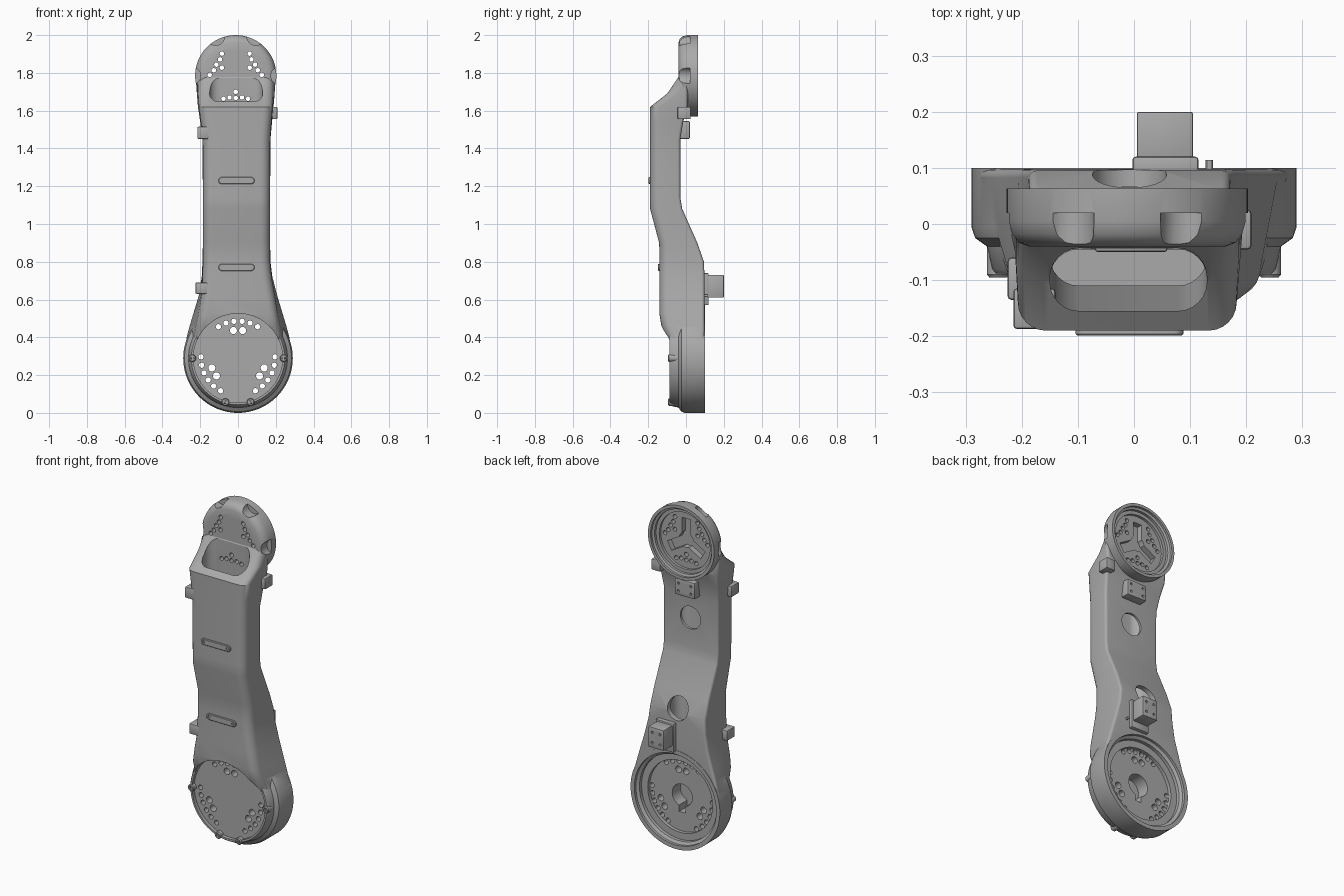
import bpy, bmesh, math
from mathutils import Vector

cube = bpy.data.objects.get("Cube")
if cube:
    bpy.data.objects.remove(cube, do_unlink=True)

GREY = (0.4, 0.4, 0.4, 1)
mat = bpy.data.materials.new("plain grey")
mat.use_nodes = True
mat.diffuse_color = GREY
mat.node_tree.nodes["Principled BSDF"].inputs["Base Color"].default_value = GREY

LOW = (0, 0.29)          # lower joint centre (x, z)
TOP = (-0.012, 1.785)    # upper joint centre


def finish(name, bm):
    bmesh.ops.recalc_face_normals(bm, faces=bm.faces)
    mesh = bpy.data.meshes.new(name)
    bm.to_mesh(mesh)
    bm.free()
    mesh.materials.append(mat)
    obj = bpy.data.objects.new(name, mesh)
    bpy.context.collection.objects.link(obj)
    return obj


def skin(bm, rings):
    """Join rings of points into a closed skin with end caps."""
    loops = [[bm.verts.new(p) for p in ring] for ring in rings]
    n = len(loops[0])
    for a, b in zip(loops, loops[1:]):
        for i in range(n):
            j = (i + 1) % n
            bm.faces.new((a[i], a[j], b[j], b[i]))
    bm.faces.new(loops[0][::-1])
    bm.faces.new(loops[-1])


def turned(bm, centre, profile, segs=72):
    """Stack of circles (radius, y) around an axis along y."""
    skin(bm, [[(centre[0] + r * math.cos(t), y, centre[1] + r * math.sin(t))
               for t in (math.tau * i / segs for i in range(segs))]
              for r, y in profile])


def lathe(name, centre, profile, segs=72):
    bm = bmesh.new()
    turned(bm, centre, profile, segs)
    return finish(name, bm)


def section(z, cx, hf, hb, yf, yb, rf, rb, steps=6):
    """Rounded section, hf wide at the front and hb wide at the back."""
    ring = []
    for sx, sy, h, y, r in ((1, 1, hb, yb, rb), (-1, 1, hb, yb, rb),
                            (-1, -1, hf, yf, rf), (1, -1, hf, yf, rf)):
        start = math.atan2(sy, sx) - math.pi / 4
        for i in range(steps + 1):
            t = start + math.pi / 2 * i / steps
            ring.append((cx + sx * (h - r) + r * math.cos(t),
                         y - sy * r + r * math.sin(t), z))
    return ring


def loft(name, stations, rf, rb):
    bm = bmesh.new()
    skin(bm, [section(*s, rf, rb) for s in stations])
    return finish(name, bm)


def box(name, x, y, z, bevel=0.006):
    bm = bmesh.new()
    bmesh.ops.create_cube(bm, size=1)
    for v in bm.verts:
        v.co = Vector([(a + b) / 2 + c * (b - a)
                       for (a, b), c in zip((x, y, z), v.co)])
    if bevel:
        bmesh.ops.bevel(bm, geom=bm.edges[:], offset=bevel, segments=2,
                        affect='EDGES', profile=0.5)
    return finish(name, bm)


def combine(target, tool, operation='DIFFERENCE'):
    mod = target.modifiers.new("combine", 'BOOLEAN')
    mod.operation, mod.object, mod.solver = operation, tool, 'EXACT'
    bpy.context.view_layer.objects.active = target
    bpy.ops.object.modifier_apply(modifier=mod.name)
    bpy.data.objects.remove(tool, do_unlink=True)


def polar(centre, r, degrees):
    a = math.radians(degrees)
    return centre[0] + r * math.cos(a), centre[1] + r * math.sin(a)


# Cranked arm body: z, centre x, front half width, back half width, front y, back y
arm = loft("arm_body", [
    (0.29, 0, 0.24, 0.288, -0.088, 0.098),
    (0.4, 0, 0.235, 0.272, -0.1, 0.098),
    (0.46, 0, 0.225, 0.256, -0.13, 0.098),
    (0.52, 0, 0.212, 0.238, -0.14, 0.098),
    (0.62, 0, 0.195, 0.208, -0.14, 0.098),
    (0.72, -0.005, 0.183, 0.187, -0.14, 0.098),
    (0.8, -0.008, 0.178, 0.18, -0.14, 0.095),
    (0.9, -0.008, 0.177, 0.178, -0.142, 0.06),
    (1.08, -0.008, 0.177, 0.178, -0.19, -0.02),
    (1.14, -0.008, 0.177, 0.178, -0.19, -0.03),
    (1.45, -0.008, 0.179, 0.18, -0.19, -0.03),
    (1.54, -0.01, 0.187, 0.19, -0.19, -0.015),
    (1.62, -0.012, 0.195, 0.2, -0.19, 0.01),
    (1.69, -0.012, 0.2, 0.206, -0.1, 0.01),
    (1.78, -0.012, 0.2, 0.21, -0.038, 0.01)], 0.05, 0.015)

# Joint housings
combine(arm, lathe("lower_housing", LOW, [
    (0.247, -0.088), (0.253, -0.08), (0.262, -0.04), (0.283, -0.025),
    (0.29, -0.005), (0.29, 0.1)], 96), 'UNION')
combine(arm, lathe("upper_housing", TOP, [
    (0.175, -0.04), (0.195, -0.033), (0.208, -0.018), (0.215, 0.005),
    (0.215, 0.063)], 96), 'UNION')

# Hollow cable channel, open at the top of the arm front
combine(arm, loft("channel", [
    (0.57, -0.01, 0.14, 0.14, -0.11, 0.07),
    (0.8, -0.01, 0.14, 0.14, -0.11, 0.065),
    (1.1, -0.01, 0.14, 0.14, -0.155, -0.045),
    (2.1, -0.01, 0.14, 0.14, -0.155, -0.042)], 0.052, 0.052))

# Round access windows in the back of the arm
for z in (0.82, 1.31):
    combine(arm, lathe("window", (-0.008, z), [(0.066, -0.08), (0.066, 0.2)], 40))

# Recessed joint faces
combine(arm, lathe("lower_front_recess", LOW, [(0.236, -0.3), (0.236, -0.068)]))
combine(arm, lathe("lower_back_recess", LOW, [
    (0.21, 0.035), (0.21, 0.055), (0.25, 0.055), (0.25, 0.075),
    (0.266, 0.085), (0.266, 0.2)]))
combine(arm, lathe("upper_back_recess", TOP, [
    (0.165, 0.015), (0.165, 0.03), (0.185, 0.03), (0.185, 0.045),
    (0.198, 0.05), (0.198, 0.2)]))

# Blind keyhole in the lower joint
combine(arm, lathe("hub_pocket", LOW, [(0.065, -0.04), (0.065, 0.1)], 40))
combine(arm, box("key_slot", (-0.02, 0.02), (-0.04, 0.1), (0.19, 0.26), 0))

# Three armed pocket in the upper joint
combine(arm, lathe("star_hub", TOP, [(0.045, -0.018), (0.045, 0.1)], 32))
for angle in (90, 210, 330):
    spoke = box("star_arm", (0, 0.125), (-0.018, 0.1), (-0.028, 0.028), 0)
    spoke.rotation_euler.y = -math.radians(angle)
    spoke.location = (TOP[0], 0, TOP[1])
    bpy.context.view_layer.update()
    combine(arm, spoke)

# Bolt holes, three groups for each joint
bm = bmesh.new()
for group in (90, 210, 330):
    for side in (-1, 1):
        for offset in (6.4, 19, 32):
            turned(bm, polar(LOW, 0.196, group + side * offset),
                   [(0.014, -0.15), (0.014, 0.15)], 14)
        turned(bm, polar(LOW, 0.148, group + side * 9.5),
               [(0.019, -0.15), (0.019, 0.15)], 16)
    for r, offset in ((0.085, 0), (0.118, 0), (0.12, 16), (0.12, -16),
                      (0.138, 28), (0.138, -28)):
        turned(bm, polar(TOP, r, group + 180 + offset),
               [(0.012, -0.1), (0.012, 0.1)], 14)
combine(arm, finish("bolt_holes", bm))

# Scalloped spot faces on the upper rim
for angle in (0, 63, 117, 180):
    combine(arm, lathe("spot_face", polar(TOP, 0.232, angle),
                       [(0.046, -0.08), (0.046, 0.02)], 32))

parts = [arm]

# Screw lugs on the lower front rim
for i, angle in enumerate((0, 180, 254, 286)):
    parts.append(lathe(f"rim_lug_{i + 1}", polar(LOW, 0.242, angle), [
        (0.02, -0.03), (0.02, -0.09), (0.016, -0.095), (0.009, -0.095),
        (0.009, -0.08)], 20))

# Pill shaped cable clips on the front
for label, z, y in (("upper", 1.23, -0.19), ("lower", 0.77, -0.14)):
    bm = bmesh.new()
    skin(bm, [[(-0.008 + (0.078 if math.cos(t) > 0 else -0.078) + r * math.cos(t),
                y + dy, z + r * math.sin(t))
               for t in (math.tau * (i + 0.5) / 24 for i in range(24))]
              for r, dy in ((0.018, 0.01), (0.018, -0.006), (0.015, -0.009))])
    clip = finish(label + "_clip", bm)
    for x in (-0.085, 0.069):
        combine(clip, lathe("screw_hole", (x, z),
                            [(0.008, y - 0.05), (0.008, y - 0.003)], 12))
    parts.append(clip)

# Side ears and back brackets
parts += [
    box("upper_right_ear", (-0.215, -0.14), (-0.187, -0.115), (1.45, 1.515)),
    box("lower_right_ear", (-0.225, -0.15), (-0.135, -0.06), (0.63, 0.69)),
    box("upper_left_ear", (0.15, 0.209), (-0.045, 0.025), (1.555, 1.62)),
    box("upper_back_bracket", (-0.07, 0.06), (-0.05, 0.02), (1.45, 1.545)),
    box("lower_bracket_base", (-0.003, 0.115), (0.08, 0.12), (0.57, 0.74)),
    box("lower_back_bracket", (0.005, 0.105), (0.1, 0.2), (0.61, 0.73), 0.004),
    lathe("locating_pin", (0.134, 0.62), [(0.007, 0.08), (0.007, 0.114)], 12)]

# Small tapped holes in the back brackets
for bracket, xs, zs, y in ((parts[-4], (-0.045, 0.035), (1.475, 1.52), 0.01),
                           (parts[-2], (0.03, 0.08), (0.64, 0.7), 0.18)):
    for x in xs:
        for z in zs:
            combine(bracket, lathe("tapped_hole", (x, z), [(0.007, y), (0.007, 0.3)], 12))

# Smooth shading with crisp edges
bpy.ops.object.select_all(action='DESELECT')
for part in parts:
    part.select_set(True)
bpy.context.view_layer.objects.active = arm
bpy.ops.object.shade_smooth_by_angle(angle=math.radians(30))
